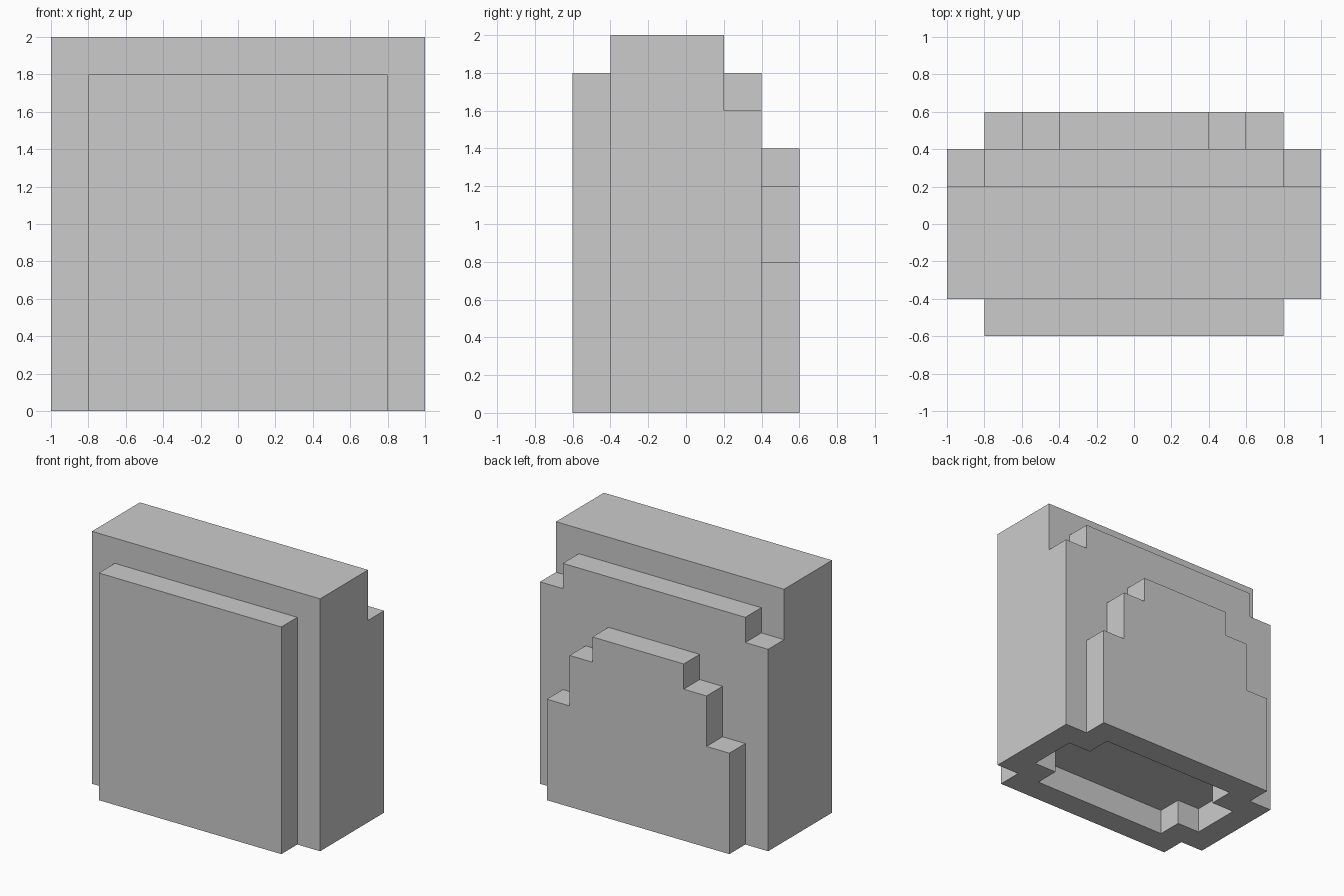
import bpy, bmesh

if "Cube" in bpy.data.objects:
    bpy.data.objects.remove(bpy.data.objects["Cube"])


def slab(name, half, lo, hi, along_y=True):
    """Extrude an outline, mirrored across x = 0 from its right half, from lo to hi."""
    outline = half + [(-u, v) for u, v in reversed(half)]
    place = (lambda u, v, d: (u, d, v)) if along_y else (lambda u, v, d: (u, v, d))
    bm = bmesh.new()
    base = bm.faces.new([bm.verts.new(place(u, v, lo)) for u, v in outline])
    new = bmesh.ops.extrude_face_region(bm, geom=[base])["geom"]
    shift = place(0, 0, hi - lo)
    bmesh.ops.translate(bm, vec=shift, verts=[e for e in new if isinstance(e, bmesh.types.BMVert)])
    bmesh.ops.recalc_face_normals(bm, faces=bm.faces)
    mesh = bpy.data.meshes.new(name)
    bm.to_mesh(mesh)
    bm.free()
    obj = bpy.data.objects.new(name, mesh)
    bpy.context.collection.objects.link(obj)
    return obj


def combine(target, tool, operation):
    """Apply an exact boolean and remove the tool."""
    mod = target.modifiers.new(operation, "BOOLEAN")
    mod.operation, mod.solver, mod.object = operation, "EXACT", tool
    bpy.context.view_layer.objects.active = target
    bpy.ops.object.modifier_apply(modifier=mod.name)
    bpy.data.objects.remove(tool)


# Main block
body = slab("stepped_block", [(1, 0), (1, 2)], -0.4, 0.2)

# Raised front panel, and two stepped back layers, each rooted inside the block
front_panel = slab("front_panel", [(0.8, 0), (0.8, 1.8)], -0.6, -0.1)
back_layer = slab("back_layer", [(1, 0), (1, 1.6), (0.8, 1.6), (0.8, 1.8)], 0, 0.4)
back_panel = slab("back_panel", [(0.8, 0), (0.8, 0.8), (0.6, 0.8), (0.6, 1.2),
                                 (0.4, 1.2), (0.4, 1.4)], 0.1, 0.6)
for part in (front_panel, back_layer, back_panel):
    combine(body, part, "UNION")

# Shallow cross-shaped recess in the underside
recess = slab("recess_cutter", [(0.6, -0.4), (0.6, -0.2), (0.8, -0.2), (0.8, 0.2),
                                (0.6, 0.2), (0.6, 0.4)], -0.2, 0.2, along_y=False)
combine(body, recess, "DIFFERENCE")
